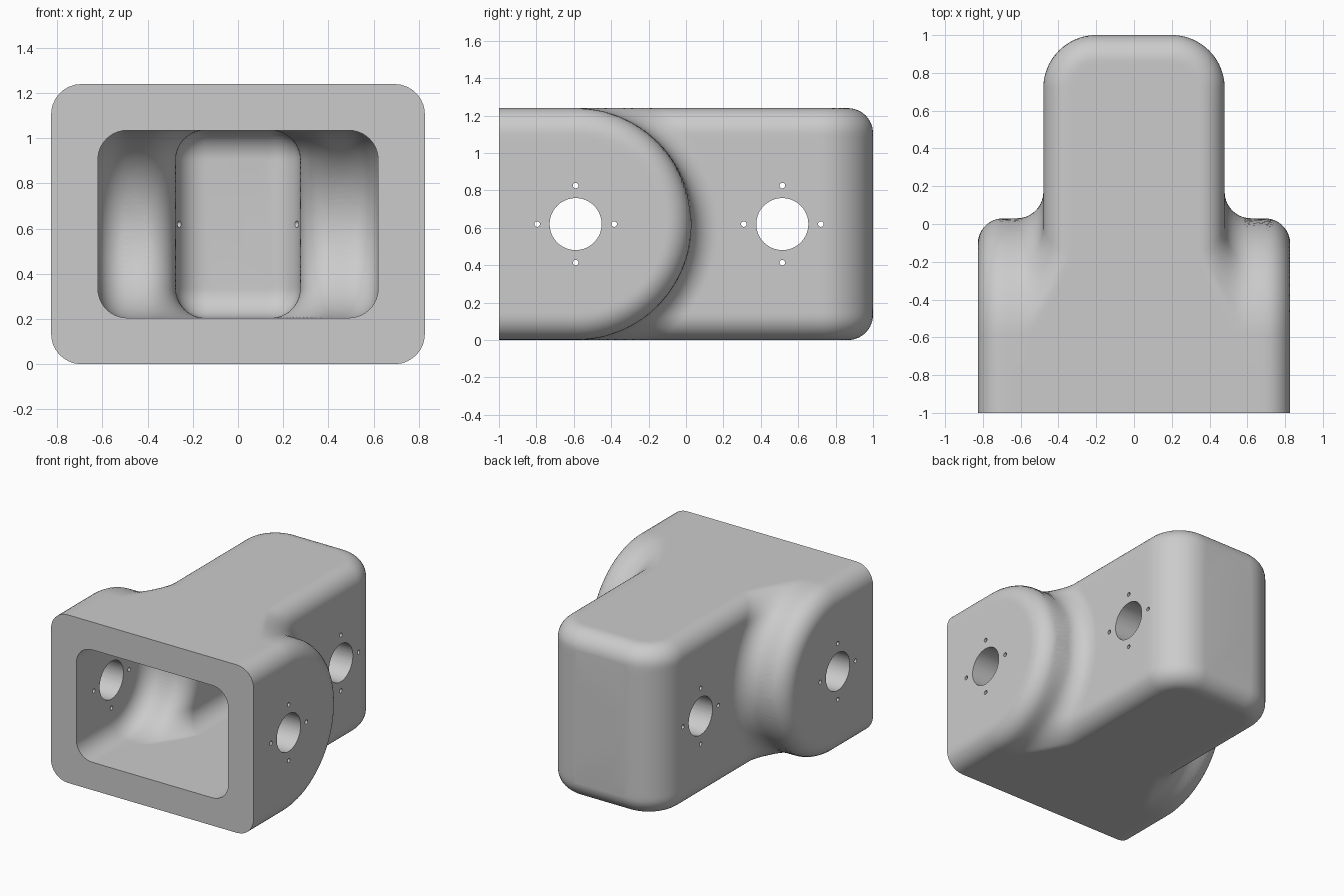
import bpy, bmesh, math

if "Cube" in bpy.data.objects:
    bpy.data.objects.remove(bpy.data.objects["Cube"])

MID_Z, BOSS_Y = 0.62, -0.59      # mid height, axis of the rounded side bosses
FILLET = 0.14
QUARTER = 60                     # ring points per quarter turn


def rounded(a, b, r):
    """Corner of radius r where two distance fields meet."""
    a, b = a + r, b + r
    return min(max(a, b), 0) + math.hypot(max(a, 0), max(b, 0)) - r


def make_field(narrow_x, wide_x, half_z, end_y, plan_r, edge_r):
    """Long narrow box blended with a wide block that has half-round ends."""
    def field(x, y, z):
        dz = z - half_z
        narrow = rounded(rounded(x - narrow_x, y - end_y, plan_r), dz, edge_r)
        out = (z if y < BOSS_Y else math.hypot(y - BOSS_Y, z)) - half_z
        wide = rounded(out, x - wide_x, edge_r)
        blend = max(FILLET, min(narrow, wide)) - math.hypot(
            max(FILLET - narrow, 0), max(FILLET - wide, 0))
        return max(blend, dz)
    return field


def stations(tip, end, r):
    """Section positions, denser on the curved parts."""
    n = 14
    ys = [-1, -0.8, BOSS_Y]
    steps = max(2, round((tip - FILLET - BOSS_Y) / 0.02))
    ys += [BOSS_Y + (tip - FILLET - BOSS_Y) * i / steps for i in range(1, steps + 1)]
    ys += [tip - FILLET * (1 - math.sin(math.pi / 2 * i / n)) for i in range(1, n + 1)]
    ys += [tip + FILLET * (1 - math.cos(math.pi / 2 * i / n)) for i in range(2, n + 1)]
    a, b = tip + FILLET, end - r
    ys += [a + (b - a) * i / 6 for i in range(1, 7)]
    ys += [end - r * (1 - math.sin(math.pi / 2 * i / 20)) for i in range(1, 21)]
    return ys


def section(field, y, end):
    """Closed ring found by casting rays from the section centre."""
    ye = min(y, end - 1e-4)
    quarter = []
    for i in range(QUARTER + 1):
        t = math.pi / 2 * i / QUARTER
        c, s = math.cos(t), math.sin(t)
        lo, hi = 0.0, 1.4
        for _ in range(20):
            m = (lo + hi) / 2
            if field(m * c, ye, m * s) < 0:
                lo = m
            else:
                hi = m
        quarter.append((lo * c, lo * s))
    half = quarter + [(-x, z) for x, z in quarter[-2::-1]]
    return half + [(x, -z) for x, z in half[-2:0:-1]]


def skin(bm, field, ys, end):
    """Join the rings, cap the far end, return the front ring."""
    rings = [[bm.verts.new((x, y, MID_Z + z)) for x, z in section(field, y, end)]
             for y in ys]
    for a, b in zip(rings, rings[1:]):
        bridge(bm, a, b)
    bm.faces.new(rings[-1])
    return rings[0]


def bridge(bm, a, b):
    n = len(a)
    for i in range(n):
        j = (i + 1) % n
        bm.faces.new((a[i], a[j], b[j], b[i]))


def to_object(bm, name):
    bmesh.ops.recalc_face_normals(bm, faces=bm.faces)
    me = bpy.data.meshes.new(name)
    bm.to_mesh(me)
    bm.free()
    ob = bpy.data.objects.new(name, me)
    bpy.context.collection.objects.link(ob)
    return ob


# Hollow housing: outer skin, inner cavity and flat front rim
bm = bmesh.new()
outer = skin(bm, make_field(0.48, 0.827, 0.62, 1.0, 0.28, 0.135),
             stations(0.03, 1.0, 0.28), 1.0)
inner = skin(bm, make_field(0.275, 0.62, 0.415, 0.795, 0.135, 0.13),
             stations(-0.175, 0.795, 0.135), 0.795)
bridge(bm, outer, inner)
housing = to_object(bm, "housing")

# Bearing holes, each with four small bolt holes around it
bm = bmesh.new()


def drill(y, z, r, sides):
    rings = [[bm.verts.new((x, y + r * math.cos(2 * math.pi * i / sides),
                            z + r * math.sin(2 * math.pi * i / sides)))
              for i in range(sides)] for x in (-1.2, 1.2)]
    bridge(bm, *rings)
    for ring in rings:
        bm.faces.new(ring)


for cy in (BOSS_Y, 0.515):
    drill(cy, MID_Z, 0.139, 64)
    for k in range(4):
        a = math.pi / 2 * k
        drill(cy + 0.206 * math.cos(a), MID_Z + 0.206 * math.sin(a), 0.015, 16)
cutter = to_object(bm, "hole_cutter")
cutter.hide_render = True

bpy.context.view_layer.objects.active = housing
housing.select_set(True)
mod = housing.modifiers.new("holes", 'BOOLEAN')
mod.operation = 'DIFFERENCE'
mod.solver = 'EXACT'
mod.object = cutter
bpy.ops.object.modifier_apply(modifier=mod.name)
bpy.data.objects.remove(cutter)

# Plain grey finish
grey = bpy.data.materials.new("light_grey")
grey.diffuse_color = (0.6, 0.6, 0.6, 1)
grey.use_nodes = True
grey.node_tree.nodes["Principled BSDF"].inputs["Base Color"].default_value = grey.diffuse_color
housing.data.materials.clear()
housing.data.materials.append(grey)
bpy.ops.object.shade_smooth_by_angle(angle=math.radians(40))
